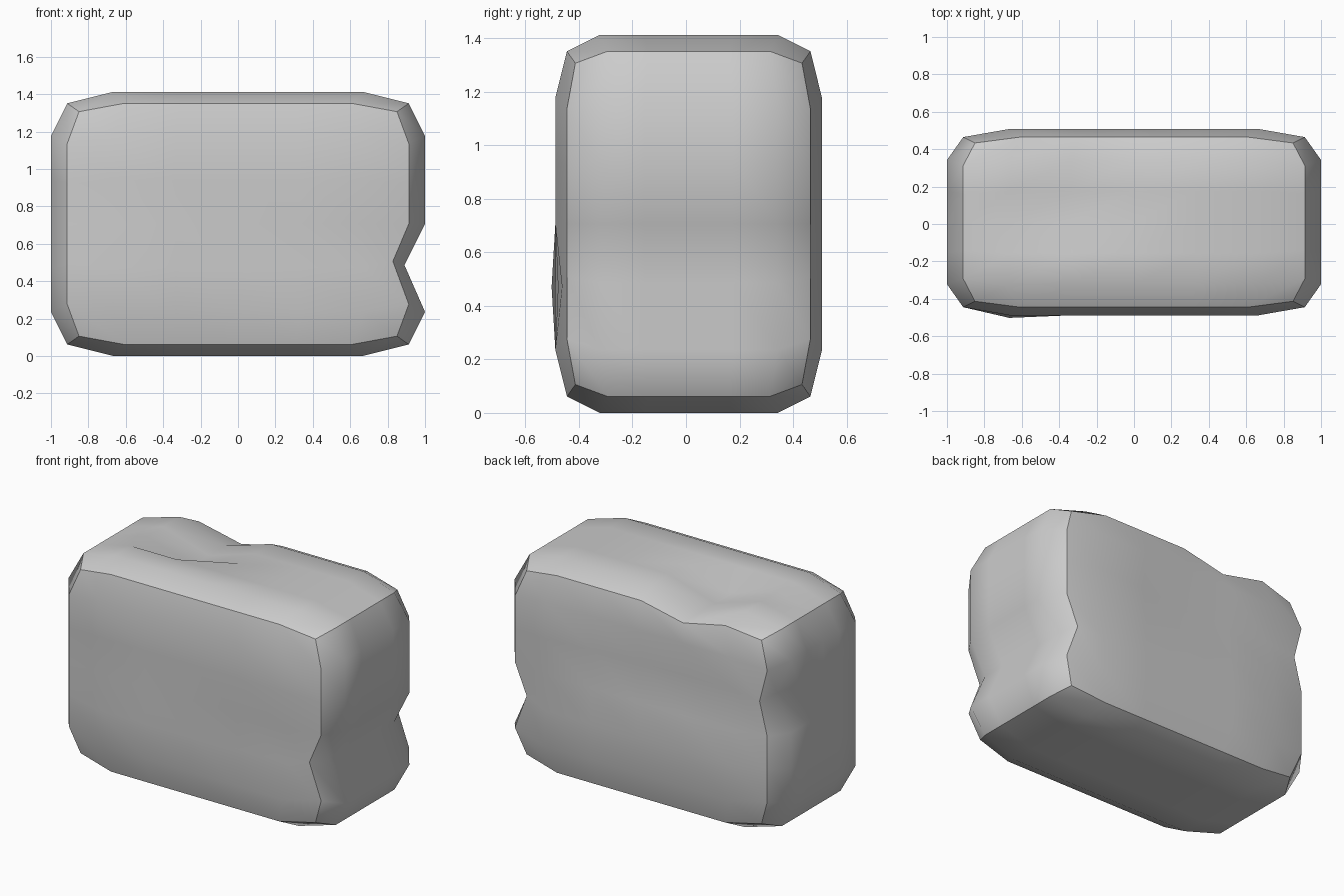
import bpy, bmesh
from mathutils import Vector

if "Cube" in bpy.data.objects:
    bpy.data.objects.remove(bpy.data.objects["Cube"])

HALF = Vector((1.0, 0.498, 0.706))   # half sizes of the block
N = 3                                # grid cells per half side


def weathered(i, j, k):
    """Grid index -> position, with worn edges and corners."""
    idx = (i, j, k)
    worn = sum(abs(a) == N for a in idx)
    p = Vector()
    for a in range(3):
        t = idx[a] / N
        if worn > 1:
            t *= 0.85 if worn == 3 else 0.913
        p[a] = t * HALF[a]
    return p


def chip(i, j, k):
    """Offset of a vertex caused by the cracks and dents."""
    d = Vector()
    # notch across the right side
    if i == 3 and k == -1:
        d.x -= 0.085 if abs(j) == 3 else 0.11
        d.z += 0.015
    # notch in the top, running to the back edge
    if k == 3 and i == -1 and j >= 0:
        d.z -= 0.065 if j == 3 else 0.10
    # groove along the back, wrapping onto the left side
    if j == 3 and k == 1 and -3 < i < 2:
        d.y -= {-2: 0.05, -1: 0.05, 0: 0.045, 1: 0.025}[i]
    if i == -3 and k == 1 and j >= 1:
        d.x += {1: 0.06, 2: 0.10, 3: 0.055}[j]
    # slight swelling and hollow on the front
    if j == -3 and k == -1:
        d.y += {-2: -0.014, 1: 0.01, 2: 0.025}.get(i, 0)
    return d


# stone block: gridded cube, worn and chipped
bm = bmesh.new()
bmesh.ops.create_cube(bm, size=2 * N)
bmesh.ops.subdivide_edges(bm, edges=bm.edges[:], cuts=2 * N - 1, use_grid_fill=True)
rim = {}
for v in bm.verts:
    idx = tuple(round(c) for c in v.co)
    rim[v] = {(a, idx[a]) for a in range(3) if abs(idx[a]) == N}
    v.co = weathered(*idx) + chip(*idx) + Vector((0, 0.01, HALF.z))

# smooth sides, hard lines only along the box edges
for f in bm.faces:
    f.smooth = True
for e in bm.edges:
    a, b = e.verts
    e.smooth = len(rim[a] & rim[b]) < 2
bmesh.ops.recalc_face_normals(bm, faces=bm.faces[:])

mesh = bpy.data.meshes.new("stone_block")
bm.to_mesh(mesh)
bm.free()
bpy.context.collection.objects.link(bpy.data.objects.new("stone_block", mesh))
